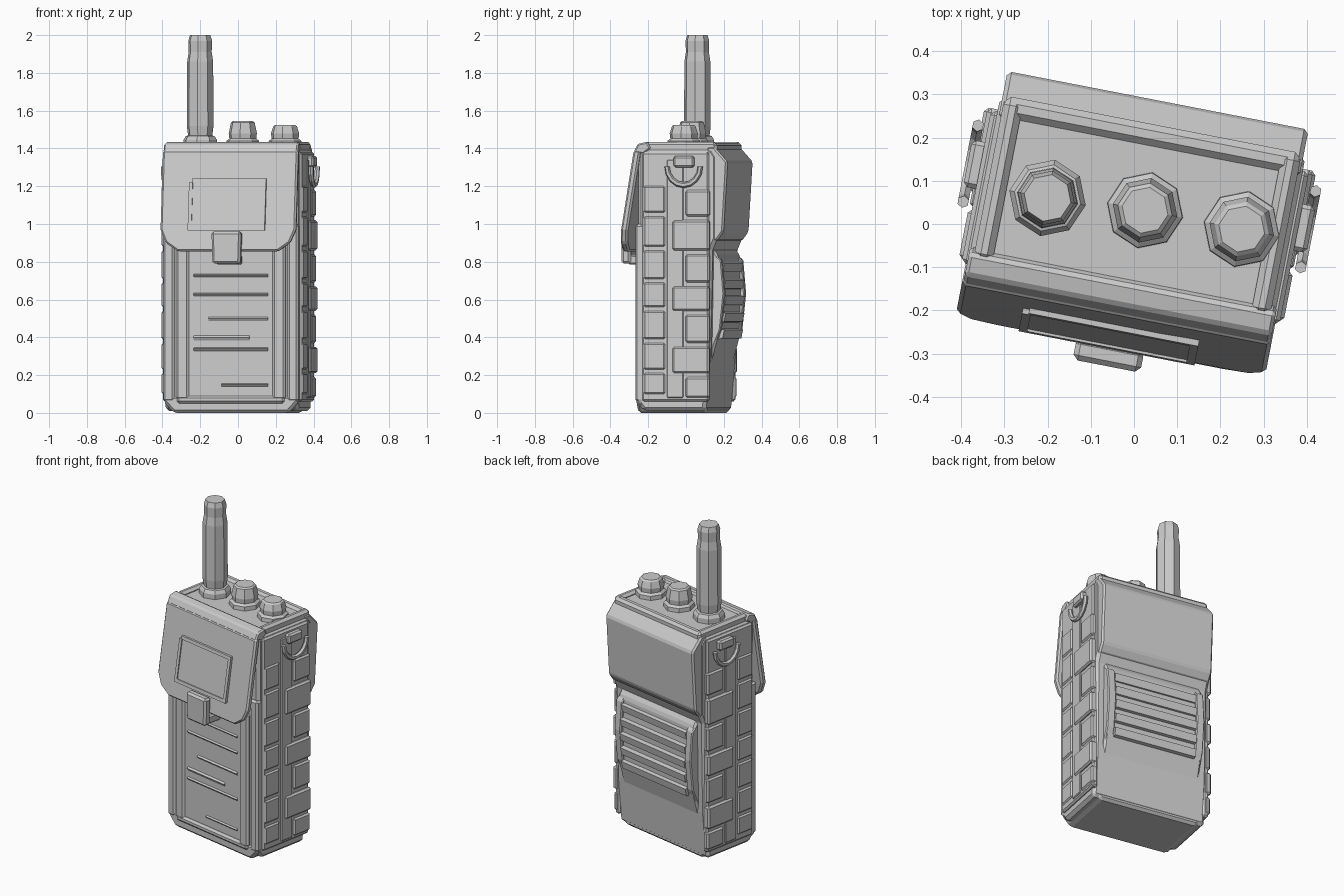
import bpy, bmesh, math
from mathutils import Matrix

if "Cube" in bpy.data.objects:
    bpy.data.objects.remove(bpy.data.objects["Cube"])

parts = []


def finish(name, bm, bevel=0.0):
    bmesh.ops.recalc_face_normals(bm, faces=bm.faces)
    mesh = bpy.data.meshes.new(name)
    bm.to_mesh(mesh)
    bm.free()
    ob = bpy.data.objects.new(name, mesh)
    bpy.context.collection.objects.link(ob)
    if bevel:
        m = ob.modifiers.new("Bevel", "BEVEL")
        m.width, m.segments, m.limit_method = bevel, 1, "ANGLE"
    parts.append(ob)
    return ob


def prism(name, outline, axis, a, b, bevel=0.0, shift=None):
    """Extrude a 2D outline along x (outline is y,z) or y (outline is x,z)."""
    bm = bmesh.new()
    rings = []
    for d in (a, b):
        rings.append([bm.verts.new((d, p, q) if axis == "x" else (p, d, q)) for p, q in outline])
    n = len(outline)
    bm.faces.new(rings[0])
    bm.faces.new(rings[1])
    for i in range(n):
        j = (i + 1) % n
        bm.faces.new((rings[0][i], rings[0][j], rings[1][j], rings[1][i]))
    if shift:
        for v in bm.verts:
            v.co.y += shift(v.co.z)
    return finish(name, bm, bevel)


def box(name, x0, x1, y0, y1, z0, z1, bevel=0.0, shift=None):
    x0, x1 = min(x0, x1), max(x0, x1)
    return prism(name, [(x0, z0), (x1, z0), (x1, z1), (x0, z1)], "y", y0, y1, bevel, shift)


def lathe(name, x, y, profile, sides=8):
    bm = bmesh.new()
    rings = [[bm.verts.new((x + r * math.cos(2 * math.pi * k / sides),
                            y + r * math.sin(2 * math.pi * k / sides), z))
              for k in range(sides)] for r, z in profile]
    for lo, hi in zip(rings, rings[1:]):
        for k in range(sides):
            j = (k + 1) % sides
            bm.faces.new((lo[k], lo[j], hi[j], hi[k]))
    bm.faces.new(rings[0])
    bm.faces.new(rings[-1])
    return finish(name, bm)


# Main body from its side profile, and the bottom plate
prism("body", [(-.16, .01), (-.19, .05), (-.19, 1.38), (-.16, 1.40), (.21, 1.40), (.235, 1.36),
               (.235, .92), (.21, .86), (.20, .3), (.175, .01)], "x", -.36, .36, .025)
prism("base_plate", [(-.31, 0), (.31, 0), (.365, .06), (.365, .09), (-.365, .09), (-.365, .06)],
      "y", -.2, .175, .015)

# Upper back block
prism("back_block", [(.18, .91), (.235, .91), (.27, .96), (.292, 1.33), (.22, 1.41), (.18, 1.41)],
      "x", -.355, .355, .01)

# Back grip pad with ribs
pad = [(.16, .26), (.195, .27), (.235, .42), (.245, .65), (.235, .83), (.2, .88), (.16, .88)]
prism("back_pad", pad, "x", -.31, .31, .012)
for i in range(5):
    z = .42 + i * .088
    y = .234 + .022 * math.sin(math.pi * (i + 1) / 6)
    prism("back_rib", [(.2, z - .035), (y + .003, z - .025), (y + .012, z + .02), (.2, z + .035)],
          "x", -.26, .26)
for s in (-1, 1):
    prism("back_pad_edge", [(.2, .33), (.245, .44), (.265, .63), (.25, .81), (.2, .85)],
          "x", s * .26, s * .31, .006)

# Top deck with raised rim
for s in (-1, 1):
    box("top_side_rim", s * .305, s * .35, -.15, .23, 1.36, 1.435, .015)
box("top_back_rim", -.35, .35, .185, .235, 1.36, 1.43, .015)
box("top_deck", -.31, .31, -.16, .2, 1.38, 1.415)


# Front flap leaning outward toward the bottom
def lean(z):
    return -.20 - .082 * min(1, (1.42 - z) / .5)


prism("flap", [(-.365, 1.39), (.365, 1.39), (.365, .97), (.335, .90), (.27, .855),
               (-.27, .855), (-.335, .90), (-.365, .97)], "y", -.008, .03, .01, lean)
prism("flap_fold", [(-.14, 1.435), (-.19, 1.425), (-.213, 1.38), (-.16, 1.37), (-.12, 1.40)],
      "x", -.362, .362, .008)

# Trimmed patch on the flap
w = [(-.215, .97), (.2, .97), (.2, 1.235), (-.2, 1.235)]
prism("flap_patch", w, "y", -.014, .01, .004, lean)
for x0, x1, z0, z1 in ((-.215, .2, .965, .985), (-.2, .2, 1.22, 1.24),
                       (-.215, -.195, .985, 1.22), (.18, .2, .985, 1.22)):
    box("patch_trim", x0, x1, -.02, .0, z0, z1, 0, lean)

# Buckle tab
prism("buckle_tab", [(-.075, .79), (.075, .79), (.08, .96), (-.08, .96)], "y", -.335, -.285, .012)
box("buckle_strap", -.06, .06, -.30, -.17, .785, .835, .008)

# Lower front frame and inner panel
for s in (-1, 1):
    box("front_rail", s * .225, s * .295, -.212, -.17, .07, .9, .012)
    box("front_corner_rail", s * .305, s * .365, -.205, -.15, .06, 1.0, .012)
box("front_bottom_rail", -.29, .29, -.212, -.17, .05, .09, .012)
box("front_panel", -.23, .23, -.197, -.17, .08, .9)

# Creases in the front panel
for z, h, x0, x1 in ((.15, .018, -.05, .2), (.34, .02, -.2, .2), (.4, .03, -.2, .1),
                     (.5, .025, -.12, .2), (.63, .02, -.2, .2), (.73, .018, -.2, .2)):
    prism("panel_crease", [(-.19, z - h), (-.207, z), (-.19, z + h * .5)], "x", x0, x1)

# Side webbing: close-set bands over a panel, and hanging rings
bands = [(.08, .19), (.21, .35), (.37, .52), (.54, .67), (.69, .84), (.86, 1.02), (1.04, 1.18)]
for s in (-1, 1):
    box("side_panel", s * .34, s * .375, -.165, .195, .06, 1.38, .01)
    box("side_strap", s * .35, s * .382, -.03, .06, .08, 1.34, .005)
    for i, (z0, z1) in enumerate(bands):
        out = .391 if i % 2 else .384
        box("side_band", s * .35, s * out, .0 if i % 2 else .07, .2, z0, z1, .01)
        box("side_band_front", s * .35, s * .383, -.155, -.04, z0 + .02, z1 + .02, .008)
    box("ring_tab", s * .35, s * .405, .01, .12, 1.30, 1.36, .01)

    bm = bmesh.new()
    steps, tube, prev = 8, 6, None
    for k in range(steps + 1):
        a = math.pi + math.pi * k / steps
        ring = []
        for t in range(tube):
            b = 2 * math.pi * t / tube
            r = .09 + .014 * math.cos(b)
            ring.append(bm.verts.new((s * (.398 + .014 * math.sin(b)),
                                      .065 + r * math.cos(a), 1.305 + r * 1.1 * math.sin(a))))
        if prev:
            for t in range(tube):
                j = (t + 1) % tube
                bm.faces.new((prev[t], prev[j], ring[j], ring[t]))
        else:
            bm.faces.new(ring)
        prev = ring
    bm.faces.new(prev)
    finish("side_ring", bm)

# Antenna and control knobs
lathe("antenna_collar", -.208, .021, [(.09, 1.40), (.09, 1.445), (.078, 1.465), (.06, 1.47)])
lathe("antenna", -.208, .021, [(.062, 1.44), (.072, 1.52), (.07, 1.86), (.062, 1.91), (.064, 1.97), (.055, 2.0)])
for name, x, top in (("middle_knob", .019, 1.545), ("right_knob", .247, 1.525)):
    lathe(name + "_base", x, .036, [(.09, 1.40), (.088, 1.44), (.068, 1.455)])
    lathe(name, x, .036, [(.07, 1.43), (.076, 1.48), (.064, top - .008), (.054, top)])

# The whole radio stands slightly turned
for ob in parts:
    ob.data.transform(Matrix.Rotation(math.radians(-11), 4, "Z"))
